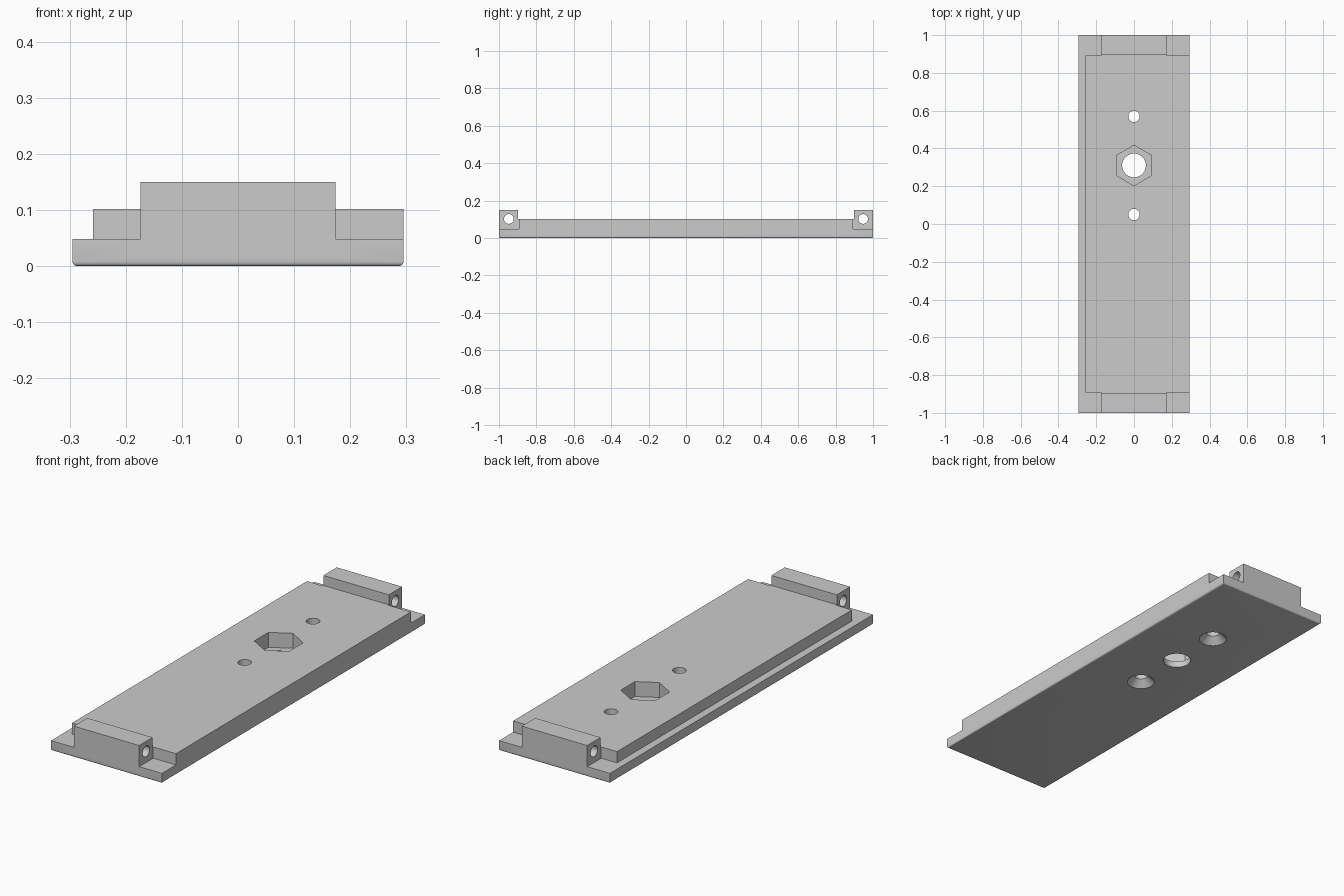
import bpy, bmesh, math
from mathutils import Matrix, Vector

cube = bpy.data.objects.get("Cube")
if cube:
    bpy.data.objects.remove(cube, do_unlink=True)

grey = bpy.data.materials.new("plain_grey")
grey.use_nodes = True
colour = (0.6, 0.6, 0.6, 1)
grey.diffuse_color = colour
grey.node_tree.nodes["Principled BSDF"].inputs["Base Color"].default_value = colour


def add_object(name, bm):
    mesh = bpy.data.meshes.new(name)
    bmesh.ops.recalc_face_normals(bm, faces=bm.faces)
    bm.to_mesh(mesh)
    bm.free()
    mesh.materials.append(grey)
    obj = bpy.data.objects.new(name, mesh)
    bpy.context.collection.objects.link(obj)
    return obj


def box(name, low, high, round_bottom=0):
    low, high = Vector(low), Vector(high)
    bm = bmesh.new()
    bmesh.ops.create_cube(bm, size=1, matrix=Matrix.Translation((low + high) / 2)
                          @ Matrix.Diagonal((high - low).to_4d()))
    if round_bottom:
        edges = [e for e in bm.edges if all(v.co.z < low.z + 0.001 for v in e.verts)]
        bmesh.ops.bevel(bm, geom=edges, offset=round_bottom, segments=4,
                        profile=0.5, affect='EDGES')
    return add_object(name, bm)


def cylinder(name, centre, r_low, r_high, depth, sides=48, turn=Matrix()):
    bm = bmesh.new()
    bmesh.ops.create_cone(bm, cap_ends=True, segments=sides, radius1=r_low,
                          radius2=r_high, depth=depth,
                          matrix=Matrix.Translation(centre) @ turn)
    return add_object(name, bm)


def combine(target, tool, operation):
    # Apply a boolean and discard its tool
    tool.hide_render = True
    mod = target.modifiers.new("combine", 'BOOLEAN')
    mod.operation, mod.solver, mod.object = operation, 'EXACT', tool
    bpy.context.view_layer.objects.active = target
    bpy.ops.object.modifier_apply(modifier=mod.name)
    bpy.data.objects.remove(tool, do_unlink=True)


half_w, ledge, step, lug_w = 0.295, 0.048, 0.102, 0.174
slab_y, lug_y = 0.893, 0.898

# Base with rounded lower edges, and raised slab flush with its left side
plate = box("mounting_plate", (-half_w, -1, 0), (half_w, 1, ledge), 0.008)
combine(plate, box("raised_slab", (-0.258, -slab_y, 0.02), (half_w, slab_y, step)), 'UNION')

# Bridge between the slab and both end lugs
combine(plate, box("lug_bridge", (-lug_w, -0.95, 0.02), (lug_w, 0.95, step)), 'UNION')

# End lugs with cross-drilled pin holes
sideways = Matrix.Rotation(math.pi / 2, 4, 'Y')
for side in (-1, 1):
    near, far = sorted((side * lug_y, side))
    combine(plate, box("end_lug", (-lug_w, near, 0.02), (lug_w, far, 0.15)), 'UNION')
    combine(plate, cylinder("pin_hole", (0, side * 0.947, 0.102), 0.026, 0.026, 0.5,
                            32, sideways), 'DIFFERENCE')

# Hexagonal nut pocket over a round through hole
nut_y = 0.31
combine(plate, cylinder("nut_pocket", (0, nut_y, 0.13), 0.107, 0.107, 0.2, 6), 'DIFFERENCE')
combine(plate, cylinder("bolt_hole", (0, nut_y, 0.05), 0.063, 0.063, 0.3), 'DIFFERENCE')

# Screw holes, countersunk from below
for side in (-1, 1):
    y = nut_y + side * 0.26
    combine(plate, cylinder("screw_hole", (0, y, 0.05), 0.03, 0.03, 0.3), 'DIFFERENCE')
    combine(plate, cylinder("countersink", (0, y, 0.0125), 0.073, 0.028, 0.045), 'DIFFERENCE')

# Smooth the round walls while keeping corners crisp
bpy.ops.object.select_all(action='DESELECT')
plate.select_set(True)
bpy.context.view_layer.objects.active = plate
bpy.ops.object.shade_smooth_by_angle(angle=math.radians(30))
